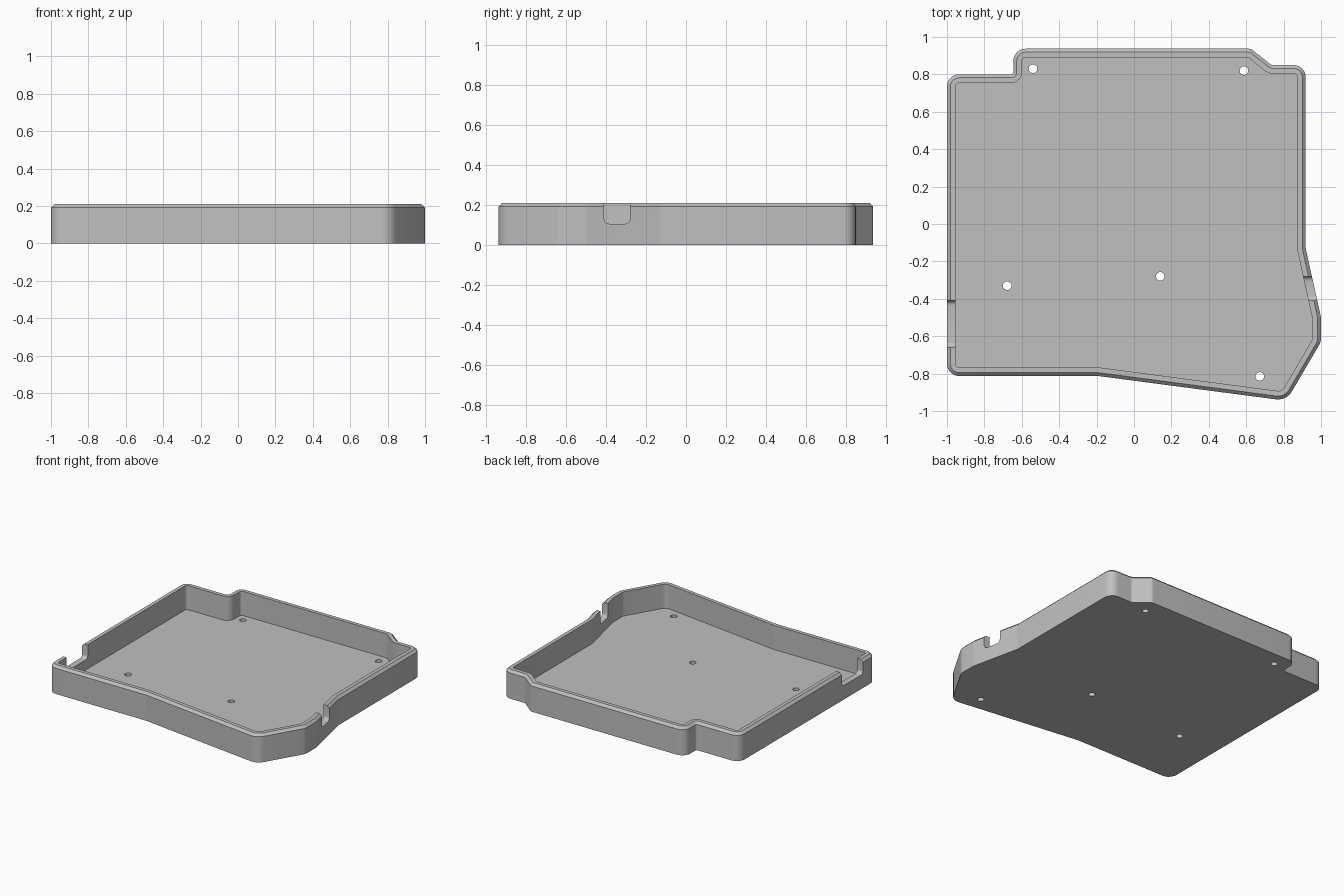
import bpy, bmesh, math
from mathutils import Vector

cube = bpy.data.objects.get("Cube")
if cube:
    bpy.data.objects.remove(cube, do_unlink=True)

HEIGHT, FLOOR, WALL, CHAMFER = 0.21, 0.03, 0.046, 0.018

# Clockwise plan outline: x, y, corner radius
OUTLINE = [(-1, 0.8, .065), (-.645, 0.8, .012), (-.645, .937, .065), (.625, .937, .03),
           (.735, .85, .03), (.918, .85, .065), (.918, -.13, .06), (1, -.5, .08),
           (1, -.63, .08), (.815, -.945, .085), (-.19, -.813, .06), (-1, -.813, .065)]

grey = bpy.data.materials.new("light grey plastic")
grey.use_nodes = True
COLOUR = (0.53, 0.53, 0.53, 1)
grey.diffuse_color = COLOUR
grey.node_tree.nodes["Principled BSDF"].inputs["Base Color"].default_value = COLOUR


def rounded(inset, steps=6):
    """Outline moved inwards by inset, with every corner rounded."""
    pts = [Vector(p[:2]) for p in OUTLINE]
    ring = []
    for i, p in enumerate(pts):
        d1 = (p - pts[i - 1]).normalized()
        d2 = (pts[(i + 1) % len(pts)] - p).normalized()
        n1, n2 = Vector((d1.y, -d1.x)), Vector((d2.y, -d2.x))
        corner = p + (n1 + n2) * inset / (1 + n1.dot(n2))
        turn = d1.x * d2.y - d1.y * d2.x
        side = 1 if turn < 0 else -1
        radius = max(OUTLINE[i][2] - side * inset, 0.006)
        centre = corner + (n1 + n2) * side * radius / (1 + n1.dot(n2))
        sweep = math.atan2(turn, d1.dot(d2))
        for k in range(steps + 1):
            a = sweep * k / steps
            c, s = math.cos(a), math.sin(a)
            n = Vector((n1.x * c - n1.y * s, n1.x * s + n1.y * c))
            ring.append(centre - n * side * radius)
    return ring


def make_object(name, bm):
    bmesh.ops.recalc_face_normals(bm, faces=bm.faces)
    mesh = bpy.data.meshes.new(name)
    bm.to_mesh(mesh)
    bm.free()
    obj = bpy.data.objects.new(name, mesh)
    obj.data.materials.append(grey)
    bpy.context.collection.objects.link(obj)
    return obj


def cut(target, cutter):
    cutter.hide_render = True
    mod = target.modifiers.new("cut", 'BOOLEAN')
    mod.operation, mod.solver, mod.object = 'DIFFERENCE', 'EXACT', cutter
    bpy.context.view_layer.objects.active = target
    bpy.ops.object.modifier_apply(modifier=mod.name)
    bpy.data.objects.remove(cutter, do_unlink=True)


# Tray: outer wall, chamfered rim, inner wall and floor
bm = bmesh.new()
levels = [(0, 0), (0, HEIGHT - CHAMFER), (CHAMFER, HEIGHT), (WALL, HEIGHT), (WALL, FLOOR)]
rings = [[bm.verts.new((p.x, p.y, z)) for p in rounded(inset)] for inset, z in levels]
count = len(rings[0])
for low, high in zip(rings, rings[1:]):
    for i in range(count):
        j = (i + 1) % count
        bm.faces.new((low[i], low[j], high[j], high[i]))
bm.faces.new(rings[0])
bm.faces.new(rings[-1])
tray = make_object("case_tray", bm)

# Screw holes through the floor
for x, y in [(-.54, .83), (.588, .82), (-.678, -.33), (.14, -.28), (.672, -.815)]:
    bm = bmesh.new()
    bmesh.ops.create_cone(bm, cap_ends=True, segments=24, radius1=.023, radius2=.023, depth=.1)
    bmesh.ops.translate(bm, verts=bm.verts, vec=(x, y, FLOOR / 2))
    cut(tray, make_object("hole_cutter", bm))


# Round-bottomed port notches in the side walls
def notch(x0, x1, y0, y1, z, r=.025):
    profile = [(y1, .3), (y0, .3)]
    for cy, start in ((y0 + r, math.pi), (y1 - r, 1.5 * math.pi)):
        for k in range(6):
            a = start + k * math.pi / 10
            profile.append((cy + r * math.cos(a), z + r + r * math.sin(a)))
    bm = bmesh.new()
    face = bm.faces.new([bm.verts.new((x0, y, h)) for y, h in profile])
    extruded = bmesh.ops.extrude_face_region(bm, geom=[face])["geom"]
    verts = [v for v in extruded if isinstance(v, bmesh.types.BMVert)]
    bmesh.ops.translate(bm, verts=verts, vec=(x1 - x0, 0, 0))
    cut(tray, make_object("notch_cutter", bm))


notch(.8, 1.1, -.41, -.28, .105)
notch(-1.1, -.9, -.66, -.41, .105)

bpy.ops.object.select_all(action='DESELECT')
tray.select_set(True)
bpy.context.view_layer.objects.active = tray
bpy.ops.object.shade_smooth_by_angle(angle=math.radians(30))
